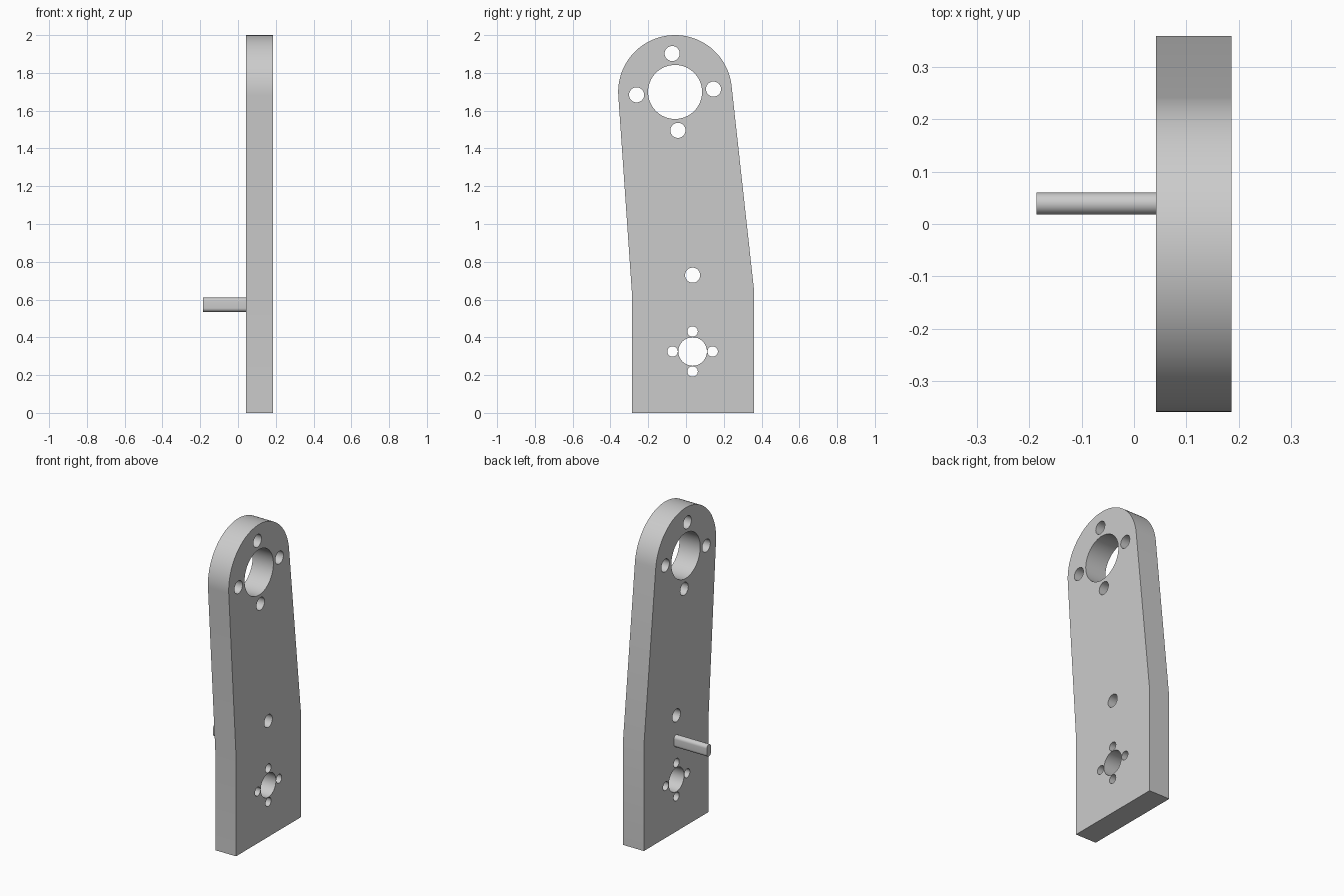
import bpy, bmesh
from math import sin, cos, atan2, acos, hypot, radians, pi
from mathutils import Matrix

cube = bpy.data.objects.get("Cube")
if cube:
    bpy.data.objects.remove(cube, do_unlink=True)

grey = bpy.data.materials.new("light grey")
grey.use_nodes = True
grey.diffuse_color = (0.6, 0.6, 0.6, 1)
grey.node_tree.nodes["Principled BSDF"].inputs["Base Color"].default_value = (0.6, 0.6, 0.6, 1)


def arc(cy, cz, r, start, end, n):
    """Points (y, z) along an arc, both ends included."""
    return [(cy + r * cos(start + (end - start) * i / n),
             cz + r * sin(start + (end - start) * i / n)) for i in range(n + 1)]


def circle(cy, cz, r, n=48):
    return arc(cy, cz, r, 0, 2 * pi, n)[:-1]


def extrude_profile(name, loops, x0, x1):
    """Fill closed (y, z) loops, inner ones as holes, and extrude along x."""
    curve = bpy.data.curves.new(name, "CURVE")
    curve.dimensions = "2D"
    curve.fill_mode = "BOTH"
    curve.extrude = (x1 - x0) / 2
    for loop in loops:
        spline = curve.splines.new("POLY")
        spline.points.add(len(loop) - 1)
        for point, (y, z) in zip(spline.points, loop):
            point.co = (y, z, 0, 1)
        spline.use_cyclic_u = True
    temp = bpy.data.objects.new(name + " profile", curve)
    bpy.context.collection.objects.link(temp)
    bpy.context.view_layer.update()
    mesh = bpy.data.meshes.new_from_object(temp.evaluated_get(bpy.context.evaluated_depsgraph_get()))
    bpy.data.objects.remove(temp, do_unlink=True)

    # Stand the profile up: its x, y and z become y, z and x
    stand = Matrix(((0, 0, 1, (x0 + x1) / 2), (1, 0, 0, 0), (0, 1, 0, 0), (0, 0, 0, 1)))
    bm = bmesh.new()
    bm.from_mesh(mesh)
    bm.transform(stand)
    bmesh.ops.remove_doubles(bm, verts=bm.verts, dist=1e-5)
    bmesh.ops.recalc_face_normals(bm, faces=bm.faces)
    bm.to_mesh(mesh)
    bm.free()
    mesh.name = name
    mesh.materials.clear()
    mesh.materials.append(grey)
    obj = bpy.data.objects.new(name, mesh)
    bpy.context.collection.objects.link(obj)
    bpy.ops.object.select_all(action="DESELECT")
    obj.select_set(True)
    bpy.context.view_layer.objects.active = obj
    bpy.ops.object.shade_smooth_by_angle(angle=radians(30))
    return obj


# Plate outline: straight foot, tapering sides tangent to a round head
head_y, head_z, head_r = -0.058, 1.699, 0.301
left, right = (-0.286, 0.63), (0.359, 0.66)


def tangent_angle(point, side):
    dy, dz = point[0] - head_y, point[1] - head_z
    return atan2(dz, dy) + side * acos(head_r / hypot(dy, dz))


start = tangent_angle(right, 1)
end = tangent_angle(left, -1) + 2 * pi
outline = [(left[0], 0), (right[0], 0), right]
outline += arc(head_y, head_z, head_r, start, end, 64) + [left]

# Bores, each ringed by four screw holes, and a single hole between
holes = [circle(head_y, head_z, 0.143, 64), circle(0.035, 0.325, 0.0755), circle(0.035, 0.729, 0.04)]
for cy, cz, ring, r, turn in ((head_y, head_z, 0.204, 0.04, radians(4.3)),
                              (0.035, 0.325, 0.106, 0.0275, 0)):
    for i in range(4):
        a = turn + i * pi / 2
        holes.append(circle(cy + ring * cos(a), cz + ring * sin(a), r, 32))

extrude_profile("arm_plate", [outline] + holes, 0.042, 0.1865)

# Slot-shaped peg standing out of the plate
peg_r = 0.021
peg = arc(0.039, 0.589, peg_r, 0, pi, 16) + arc(0.039, 0.555, peg_r, pi, 2 * pi, 16)
extrude_profile("peg", [peg], -0.1865, 0.042)
